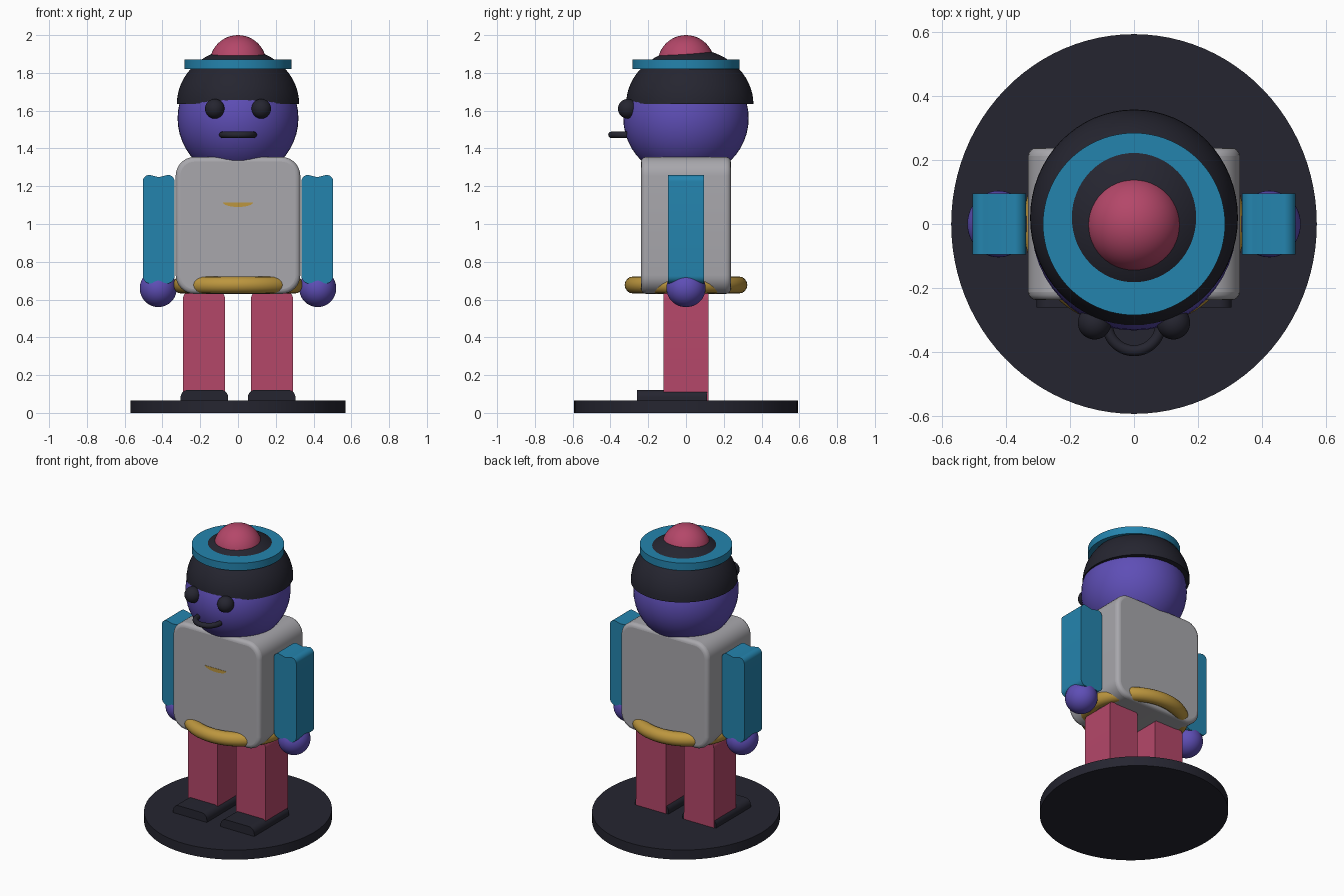
import bpy, bmesh, math
from mathutils import Vector

old = bpy.data.objects.get("Cube")
if old:
    bpy.data.objects.remove(old, do_unlink=True)


def material(name, r, g, b):
    # 8-bit display colour to linear
    col = [((c / 255 + 0.055) / 1.055) ** 2.4 for c in (r, g, b)] + [1]
    m = bpy.data.materials.new(name)
    m.use_nodes = True
    m.diffuse_color = col
    m.node_tree.nodes["Principled BSDF"].inputs["Base Color"].default_value = col
    return m


purple = material("purple", 94, 78, 182)
blue = material("blue", 36, 132, 174)
grey = material("grey", 168, 167, 172)
red = material("rose red", 180, 71, 105)
gold = material("gold", 188, 150, 62)
dark = material("dark slate", 37, 37, 48)


def finish(bm, name, mat, loc=(0, 0, 0), bevel=0):
    bmesh.ops.recalc_face_normals(bm, faces=bm.faces)
    me = bpy.data.meshes.new(name)
    bm.to_mesh(me)
    bm.free()
    ob = bpy.data.objects.new(name, me)
    bpy.context.collection.objects.link(ob)
    ob.location = loc
    me.materials.append(mat)
    if bevel:
        mod = ob.modifiers.new("soft edges", "BEVEL")
        mod.width, mod.segments, mod.limit_method = bevel, 4, "ANGLE"
        mod.angle_limit = math.radians(40)
    bpy.ops.object.select_all(action="DESELECT")
    bpy.context.view_layer.objects.active = ob
    ob.select_set(True)
    bpy.ops.object.shade_smooth_by_angle(angle=math.radians(35))
    return ob


def ball(name, mat, loc, size):
    bm = bmesh.new()
    bmesh.ops.create_uvsphere(bm, u_segments=48, v_segments=24, radius=1)
    bmesh.ops.scale(bm, vec=size, verts=bm.verts)
    return finish(bm, name, mat, loc)


def dome(name, mat, loc, size):
    # upper half of an ellipsoid, closed underneath
    bm = bmesh.new()
    bmesh.ops.create_uvsphere(bm, u_segments=64, v_segments=32, radius=1)
    cut = bmesh.ops.bisect_plane(bm, geom=bm.verts[:] + bm.edges[:] + bm.faces[:],
                                 plane_co=(0, 0, 0), plane_no=(0, 0, 1), clear_inner=True)
    rim = [e for e in bm.edges if e.is_boundary]
    bmesh.ops.holes_fill(bm, edges=rim, sides=0)
    bmesh.ops.scale(bm, vec=size, verts=bm.verts)
    return finish(bm, name, mat, loc)


def disc(name, mat, rx, ry, z0, z1):
    bm = bmesh.new()
    bmesh.ops.create_cone(bm, cap_ends=True, segments=96, radius1=1, radius2=1, depth=1)
    bmesh.ops.scale(bm, vec=(rx, ry, z1 - z0), verts=bm.verts)
    return finish(bm, name, mat, (0, 0, (z0 + z1) / 2))


def ring(name, mat, loc, rx, ry, tube, arc=2 * math.pi, start=0):
    # tube swept round an ellipse, or part of one
    n, k, full = 64, 16, arc > 6
    bm = bmesh.new()
    loops = []
    for i in range(n if full else n + 1):
        a = start + arc * i / n
        loop = []
        for j in range(k):
            t = 2 * math.pi * j / k
            d = tube * math.cos(t)
            loop.append(bm.verts.new(((rx + d) * math.cos(a), (ry + d) * math.sin(a),
                                      tube * math.sin(t))))
        loops.append(loop)
    for i in range(n):
        p, q = loops[i], loops[(i + 1) % len(loops)]
        for j in range(k):
            bm.faces.new((p[j], q[j], q[(j + 1) % k], p[(j + 1) % k]))
    if not full:
        bm.faces.new(loops[0])
        bm.faces.new(loops[-1])
    return finish(bm, name, mat, loc)


def outline(hw, z0, z1, r_low, r_top, dip=0):
    # rounded rectangle in x and z, with an optional dip in the top and bottom
    pts = []
    corners = ((1, z1, -1, r_top, 0), (-1, z1, -1, r_top, 90),
               (-1, z0, 1, r_low, 180), (1, z0, 1, r_low, 270))
    for i, (sx, z, sz, r, a0) in enumerate(corners):
        steps = 8 if r else 0
        for s in range(steps + 1):
            a = math.radians(a0 + 90 * s / max(steps, 1))
            pts.append((sx * (hw - r) + r * math.cos(a), z + sz * r + r * math.sin(a)))
        if dip and i in (0, 2):
            pts.append((0, z + sz * dip))
    return pts


def slab(name, mat, pts, y0, y1, x=0, bevel=0):
    # outline extruded from front to back
    bm = bmesh.new()
    face = bm.faces.new([bm.verts.new((px, y0, pz)) for px, pz in pts])
    out = bmesh.ops.extrude_face_region(bm, geom=[face])
    moved = [g for g in out["geom"] if isinstance(g, bmesh.types.BMVert)]
    bmesh.ops.translate(bm, vec=Vector((0, y1 - y0, 0)), verts=moved)
    return finish(bm, name, mat, (x, 0, 0), bevel)


# Stand, torso and belt
disc("stand", dark, 0.57, 0.592, 0, 0.065)
slab("torso", grey, outline(0.33, 0.63, 1.355, 0.1, 0.1), -0.237, 0.237, bevel=0.025)
ring("belt", gold, (0, 0, 0.677), 0.3, 0.28, 0.045)

# Small chest badge, a shallow half-round plate
badge = [(0.08 * math.cos(a), 1.115 + 0.025 * math.sin(a))
         for a in (math.pi * (1 + i / 12) for i in range(13))]
slab("chest_badge", gold, badge, -0.239, -0.235)

# Head, cap and headgear
ball("head", purple, (0, 0, 1.56), (0.32, 0.332, 0.32))
dome("cap", dark, (0, 0.02, 1.634), (0.324, 0.337, 0.295))
disc("cap_band", blue, 0.284, 0.284, 1.82, 1.87)
ball("pompom", red, (0, 0, 1.85), (0.15, 0.15, 0.15))

# Face
ring("mouth", dark, (0, -0.312, 1.472), 0.083, 0.083, 0.017, math.pi, math.pi)

# Paired parts
for side, s in (("left", 1), ("right", -1)):
    ball(side + "_eye", dark, (s * 0.123, -0.308, 1.61), (0.052, 0.052, 0.052))
    slab(side + "_arm", blue, outline(0.084, 0.685, 1.26, 0.04, 0.035, 0.012),
         -0.095, 0.095, s * 0.42)
    ball(side + "_hand", purple, (s * 0.422, 0, 0.66), (0.098, 0.104, 0.1))
    slab(side + "_leg", red, outline(0.111, 0.064, 0.645, 0, 0.04), -0.12, 0.118, s * 0.18)
    slab(side + "_shoe", dark, outline(0.126, 0.064, 0.122, 0, 0.04), -0.26, 0.112, s * 0.178)
